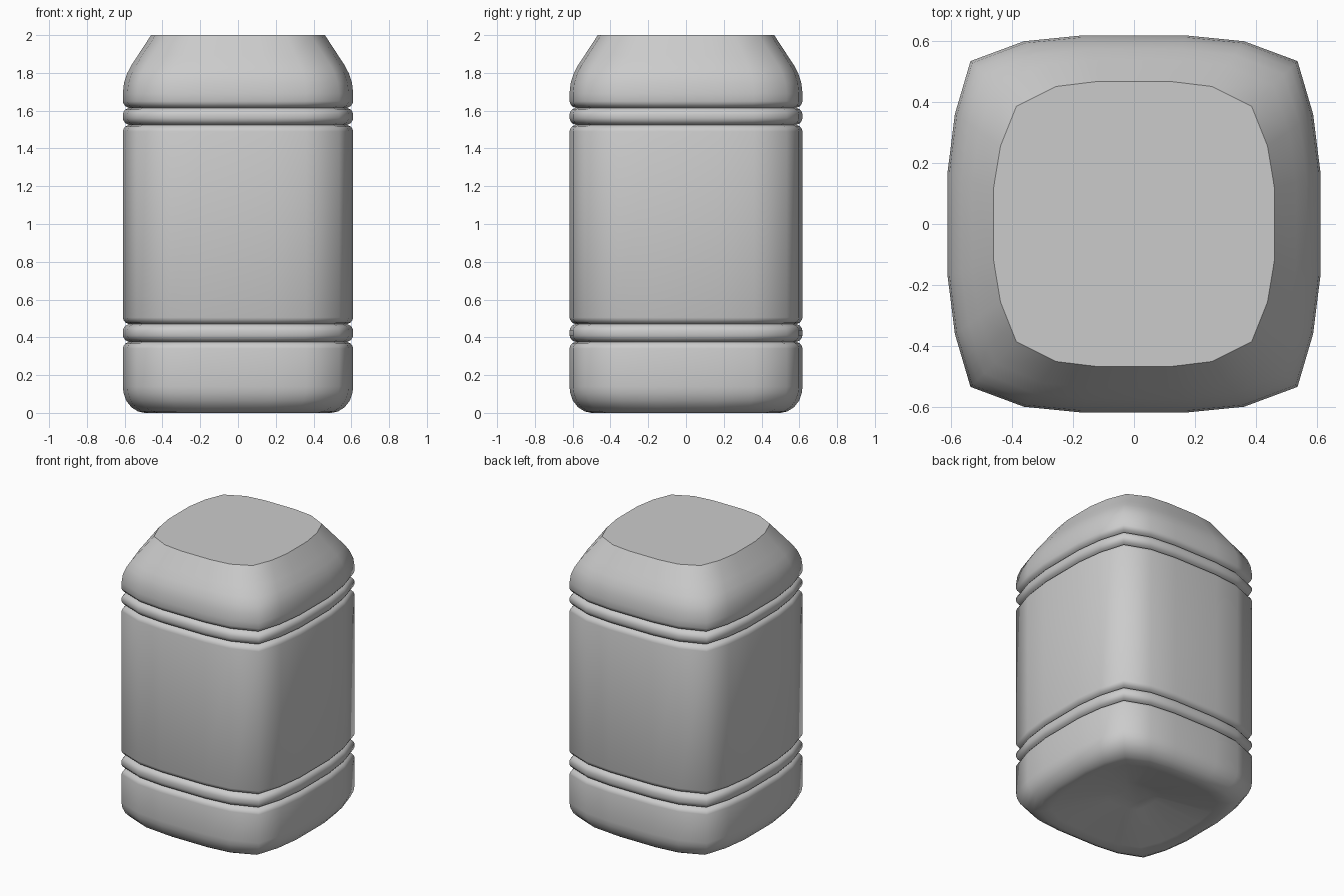
import bpy, bmesh

if "Cube" in bpy.data.objects:
    bpy.data.objects.remove(bpy.data.objects["Cube"])

# One quadrant of the squarish cross-section: full width, and at the inset mouth
FULL = [(.61, .17), (.586, .36), (.535, .533), (.36, .598), (.17, .617)]
MOUTH = [(.46, .115), (.437, .255), (.385, .385), (.255, .45), (.115, .467)]
MOUTH_INSET = .15


def outline(quadrant):
    a = quadrant
    b = [(-x, y) for x, y in reversed(a)]
    half = a + b
    return half + [(-x, -y) for x, y in half]


def groove(z):
    # V-shaped groove with rounded lips
    return [(0, z - .035), (.004, z - .022), (.013, z - .009), (.032, z),
            (.013, z + .009), (.004, z + .022), (0, z + .035)]


full, mouth = outline(FULL), outline(MOUTH)
bm = bmesh.new()


def ring(inset, z, scale=1):
    t = inset / MOUTH_INSET
    return [bm.verts.new(((p[0] + (q[0] - p[0]) * t) * scale,
                          (p[1] + (q[1] - p[1]) * t) * scale, z))
            for p, q in zip(full, mouth)]


# Recessed base, rounded foot, grooved body and sloping shoulder
rings = [ring(.13, .1, .18), ring(.13, .085, .3), ring(.13, .012, .93)]
profile = [(.115, 0), (.08, .008), (.045, .03), (.018, .065), (.004, .105), (0, .14)]
for z in (.376, .47, 1.525, 1.615):
    profile += groove(z)
profile += [(0, 1.69), (.006, 1.745), (.022, 1.795), (.045, 1.84),
            (.08, 1.893), (.15, 2.0)]
rings += [ring(i, z) for i, z in profile]

n = len(full)
for low, high in zip(rings, rings[1:]):
    for k in range(n):
        j = (k + 1) % n
        bm.faces.new((low[k], low[j], high[j], high[k])).smooth = True

# Base hub and flat top
bm.faces.new(list(reversed(rings[0]))).smooth = True
bm.faces.new(rings[-1])

# Crisp edges at the groove bottoms and the top rim
sharp = [rings[-1]] + [r for r, (i, z) in zip(rings[3:], profile) if i == .032]
for r in sharp:
    for k in range(n):
        bm.edges.get((r[k], r[(k + 1) % n])).smooth = False

bmesh.ops.recalc_face_normals(bm, faces=bm.faces)
mesh = bpy.data.meshes.new("jar_body")
bm.to_mesh(mesh)
bm.free()
jar = bpy.data.objects.new("jar_body", mesh)
bpy.context.collection.objects.link(jar)
